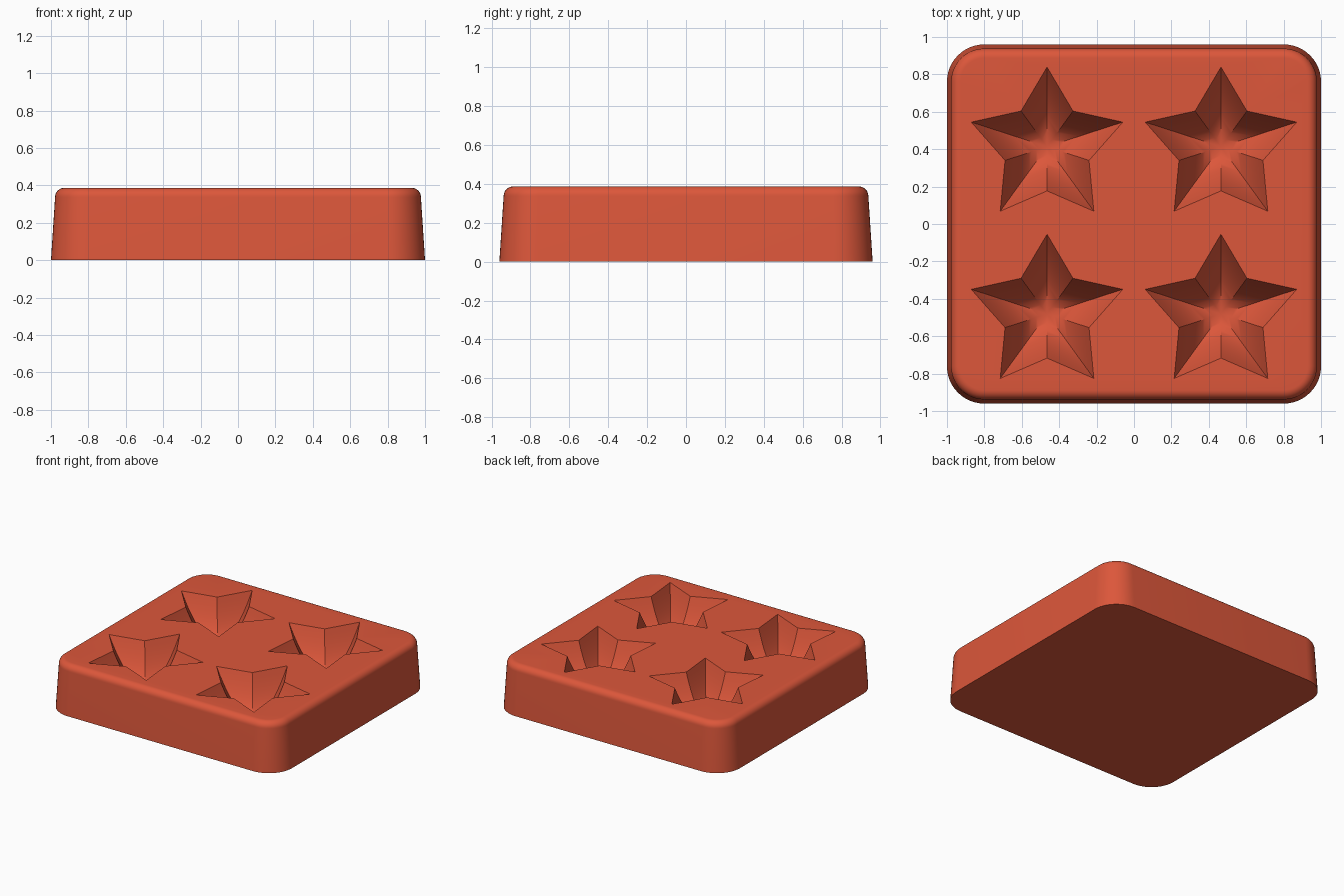
import bpy
import bmesh
from math import sin, cos, pi, radians
from mathutils import Vector

cube = bpy.data.objects.get("Cube")
if cube:
    bpy.data.objects.remove(cube, do_unlink=True)

HALF_X, HALF_Y, HEIGHT = 1.0, 0.96, 0.387
CORNER, LIP = 0.2, 0.05
STAR_OUT, STAR_IN, DEPTH, STEPS = 0.426, 0.236, 0.28, 16

red = bpy.data.materials.new("brick red")
red.diffuse_color = (0.72, 0.095, 0.043, 1)
red.use_nodes = True
red.node_tree.nodes["Principled BSDF"].inputs["Base Color"].default_value = red.diffuse_color

bm = bmesh.new()


def rounded_rectangle(inset, z, segments=12):
    """One ring of vertices around the block."""
    radius = CORNER - inset
    ring = []
    for i, (sx, sy) in enumerate([(1, 1), (-1, 1), (-1, -1), (1, -1)]):
        for s in range(segments + 1):
            a = (i + s / segments) * pi / 2
            ring.append(bm.verts.new((sx * (HALF_X - CORNER) + radius * cos(a),
                                      sy * (HALF_Y - CORNER) + radius * sin(a), z)))
    return ring


def star_ring(centre, scale, z):
    """Five-pointed star with its first point towards +y."""
    ring = []
    for i in range(10):
        r = scale * (STAR_IN if i % 2 else STAR_OUT)
        a = pi / 2 + i * pi / 5
        ring.append(bm.verts.new(centre + Vector((r * cos(a), r * sin(a), z))))
    return ring


def bridge(a, b):
    for i in range(len(a)):
        j = (i + 1) % len(a)
        bm.faces.new((a[i], a[j], b[j], b[i]))


def ring_edges(ring):
    return [bm.edges.get((v, ring[(i + 1) % len(ring)])) for i, v in enumerate(ring)]


# Drafted outer walls with a rounded upper rim
profile = [(0, 0)]
for k in range(9):
    a = k / 8 * pi / 2
    profile.append((0.022 + LIP * (1 - cos(a)), HEIGHT - LIP * (1 - sin(a))))
rings = [rounded_rectangle(inset, z) for inset, z in profile]
for lower, upper in zip(rings, rings[1:]):
    bridge(lower, upper)
bm.faces.new(rings[0])
top_edges = ring_edges(rings[-1])

# Four star-shaped hollows, steep at the lip and shallow at the centre
for x in (-0.465, 0.465):
    for y in (-0.481, 0.413):
        centre = Vector((x, y, HEIGHT))
        previous = star_ring(centre, 1, 0)
        lip = previous
        for k in range(1, STEPS):
            s = 1 - k / STEPS
            ring = star_ring(centre, s, -DEPTH * (1 - s ** 2.2))
            bridge(previous, ring)
            previous = ring
        apex = bm.verts.new(centre - Vector((0, 0, DEPTH)))
        for i in range(10):
            bm.faces.new((previous[i], previous[(i + 1) % 10], apex))
        top_edges += ring_edges(lip)

# Flat top around the hollows
bmesh.ops.triangle_fill(bm, use_beauty=True, use_dissolve=False,
                        edges=top_edges, normal=(0, 0, 1))
bmesh.ops.recalc_face_normals(bm, faces=bm.faces)

mesh = bpy.data.meshes.new("star_mould")
bm.to_mesh(mesh)
bm.free()
mesh.materials.append(red)
mould = bpy.data.objects.new("star_mould", mesh)
bpy.context.collection.objects.link(mould)

bpy.ops.object.select_all(action="DESELECT")
mould.select_set(True)
bpy.context.view_layer.objects.active = mould
bpy.ops.object.shade_smooth_by_angle(angle=radians(30))
